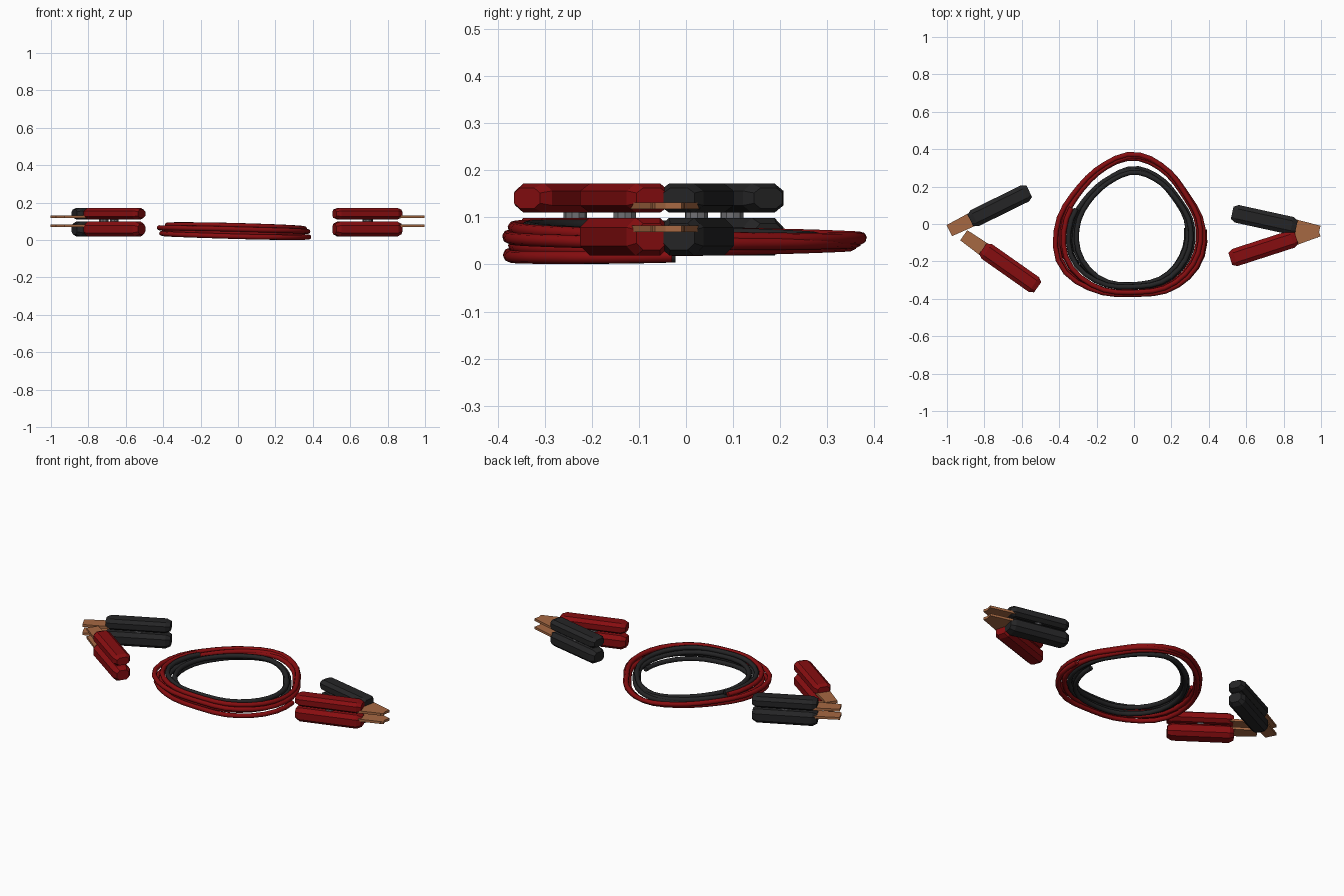
import bpy, bmesh, math
from mathutils import Matrix

if "Cube" in bpy.data.objects:
    bpy.data.objects.remove(bpy.data.objects["Cube"])


def material(name, rgb):
    m = bpy.data.materials.new(name)
    m.diffuse_color = (*rgb, 1)
    m.use_nodes = True
    m.node_tree.nodes["Principled BSDF"].inputs["Base Color"].default_value = m.diffuse_color
    return m


RED = material("red rubber", (0.24, 0.004, 0.005))
BLACK = material("black rubber", (0.018, 0.018, 0.019))
COPPER = material("copper", (0.38, 0.14, 0.055))
STEEL = material("spring steel", (0.16, 0.16, 0.17))


def mesh_object(name, bm, mat, matrix=Matrix()):
    bmesh.ops.recalc_face_normals(bm, faces=bm.faces)
    bm.transform(matrix)
    me = bpy.data.meshes.new(name)
    bm.to_mesh(me)
    bm.free()
    me.materials.append(mat)
    ob = bpy.data.objects.new(name, me)
    bpy.context.collection.objects.link(ob)
    return ob


def loft(sections):
    """Skin a list of closed rings of points and cap both ends."""
    bm = bmesh.new()
    rings = [[bm.verts.new(p) for p in ring] for ring in sections]
    n = len(rings[0])
    for a, b in zip(rings, rings[1:]):
        for i in range(n):
            bm.faces.new((a[i], a[(i + 1) % n], b[(i + 1) % n], b[i]))
    bm.faces.new(rings[0])
    bm.faces.new(rings[-1])
    return bm


def octagon(x, w, h, z):
    """Chamfered rectangle across the handle axis."""
    cw, ch = w * 0.56, h * 0.5
    pts = [(w, ch), (cw, h), (-cw, h), (-w, ch), (-w, -ch), (-cw, -h), (cw, -h), (w, -ch)]
    return [(x, y, z + dz) for y, dz in pts]


def rectangle(x, w, h, z):
    return [(x, w, z - h), (x, w, z + h), (x, -w, z + h), (x, -w, z - h)]


def clamp(tag, back, front, mat):
    """Two grips, two copper jaws and a spring, along the line back -> front."""
    dx, dy = front[0] - back[0], front[1] - back[1]
    length = math.hypot(dx, dy)
    place = Matrix.Translation((back[0], back[1], 0)) @ Matrix.Rotation(math.atan2(dy, dx), 4, 'Z')
    for level, z, h, jaw_z in (("upper", 0.141, 0.031, 0.125), ("lower", 0.059, 0.040, 0.076)):
        grip = [octagon(x, 0.048 * s, h * s, z) for x, s in
                ((0, 0.7), (0.025, 1), (length - 0.025, 1), (length, 0.7))]
        mesh_object(f"{tag}_{level}_grip", loft(grip), mat, place)
        jaw = [rectangle(x, w, 0.007, jaw_z) for x, w in
               ((length - 0.03, 0.039), (length + 0.125, 0.033))]
        mesh_object(f"{tag}_{level}_jaw", loft(jaw), COPPER, place)
    bm = bmesh.new()
    bmesh.ops.create_cone(bm, cap_ends=True, segments=10, radius1=0.025, radius2=0.025, depth=0.03)
    bm.transform(Matrix.Translation((length / 2, 0, 0.105)))
    mesh_object(f"{tag}_spring", bm, STEEL, place)


clamp("right_black_clamp", (0.525, 0.06), (0.868, -0.015), BLACK)
clamp("right_red_clamp", (0.515, -0.187), (0.868, -0.073), RED)
clamp("left_black_clamp", (-0.56, 0.175), (-0.875, 0.02), BLACK)
clamp("left_red_clamp", (-0.515, -0.338), (-0.808, -0.132), RED)

# Coil outline radii, every 30 degrees from +x
OUTER = [0.385, 0.345, 0.37, 0.40, 0.375, 0.375, 0.425, 0.465, 0.425, 0.39, 0.415, 0.42]
INNER = [0.265, 0.235, 0.235, 0.25, 0.24, 0.25, 0.285, 0.32, 0.33, 0.31, 0.31, 0.29]


def radius_at(table, angle):
    """Smooth periodic interpolation of an outline table."""
    t = (angle / (2 * math.pi) * 12) % 12
    i, f = int(t), t % 1
    a, b, c, d = (table[(i + k) % 12] for k in (-1, 0, 1, 2))
    return b + 0.5 * f * (c - a + f * (2 * a - 5 * b + 4 * c - d + f * (3 * (b - c) + d - a)))


def coil(name, lo, hi, phase, mat, r=0.0135):
    """Cable wound clockwise and upwards, fanned out at the back and stacked at the front."""
    turns, step = 3.53, 36
    count = int(turns * step)
    cu = bpy.data.curves.new(name, 'CURVE')
    cu.dimensions = '3D'
    cu.bevel_depth = r
    cu.bevel_resolution = 2
    cu.use_fill_caps = True
    sp = cu.splines.new('POLY')
    sp.points.add(count)
    for k, p in enumerate(sp.points):
        tau = k / step
        ang = -0.08 - 2 * math.pi * tau
        a, b = radius_at(INNER, ang), radius_at(OUTER, ang)
        lane = 0.5 + 0.5 * math.cos(2.7 * tau + phase)
        r0, r1 = a + (b - a) * lo + r, a + (b - a) * hi - r
        rad = r0 + (r1 - r0) * lane
        height = 0.047 - 0.022 * math.sin(ang)
        z = 0.049 - 0.007 * math.cos(ang) + (k / count - 0.5) * height
        p.co = (rad * math.cos(ang), rad * math.sin(ang), max(z, r), 1)
    ob = bpy.data.objects.new(name, cu)
    bpy.context.collection.objects.link(ob)
    cu.materials.append(mat)


coil("red_cable_coil", 0.5, 1.0, 0, RED)
coil("black_cable_coil", 0.0, 0.5, math.pi, BLACK)
